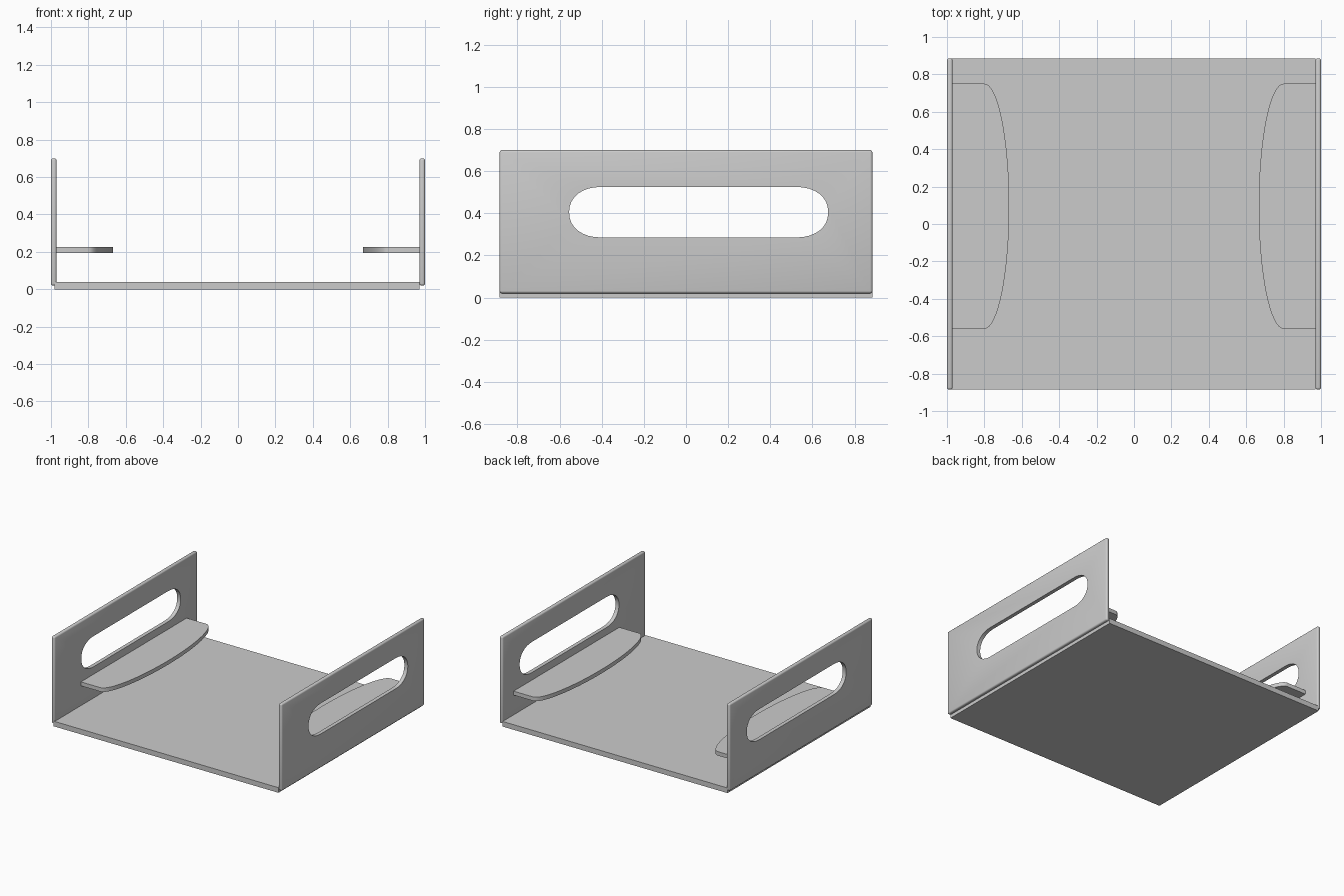
import bpy, bmesh, math
from mathutils import Vector

if "Cube" in bpy.data.objects:
    bpy.data.objects.remove(bpy.data.objects["Cube"])


def box(name, lo, hi, bevel=0):
    bm = bmesh.new()
    bmesh.ops.create_cube(bm, size=1)
    for v in bm.verts:
        v.co = Vector([lo[i] + (v.co[i] + 0.5) * (hi[i] - lo[i]) for i in range(3)])
    if bevel:
        bmesh.ops.bevel(bm, geom=bm.edges[:], offset=bevel, segments=3,
                        profile=0.5, affect='EDGES')
    return finish(name, bm)


def prism(name, points, offset):
    bm = bmesh.new()
    face = bm.faces.new([bm.verts.new(p) for p in points])
    ext = bmesh.ops.extrude_face_region(bm, geom=[face])
    bmesh.ops.translate(bm, vec=offset,
                        verts=[g for g in ext["geom"] if isinstance(g, bmesh.types.BMVert)])
    return finish(name, bm)


def finish(name, bm):
    bmesh.ops.recalc_face_normals(bm, faces=bm.faces[:])
    mesh = bpy.data.meshes.new(name)
    bm.to_mesh(mesh)
    bm.free()
    obj = bpy.data.objects.new(name, mesh)
    bpy.context.collection.objects.link(obj)
    return obj


def smooth(obj):
    bpy.ops.object.select_all(action='DESELECT')
    obj.select_set(True)
    bpy.context.view_layer.objects.active = obj
    bpy.ops.object.shade_smooth_by_angle(angle=math.radians(30))


# Tray floor
box("tray_floor", (-0.98, -0.885, 0), (0.97, 0.885, 0.04))


# Handle slot outline: straight middle with squarish rounded ends
def slot_point(x, a):
    c, s = math.cos(a), math.sin(a)
    p = 2 / 2.2
    y = 0.06 + math.copysign(0.46, c) + math.copysign(abs(c) ** p, c) * 0.155
    return (x, y, 0.405 + math.copysign(abs(s) ** p, s) * 0.12)


N = 16
angles = [-math.pi / 2 + 1e-6 + (math.pi - 2e-6) * i / N for i in range(N + 1)]
angles += [a + math.pi for a in angles]

for side, label in ((-1, "left"), (1, "right")):
    # Side panel with the handle slot cut through
    x0, x1 = sorted((side * 0.97, side * 1.0))
    panel = box(label + "_side_panel", (x0, -0.885, 0.02), (x1, 0.885, 0.70), 0.011)
    cutter = prism("slot_cutter", [slot_point(x0 - 0.05, a) for a in angles], (0.13, 0, 0))
    cutter.hide_render = True
    mod = panel.modifiers.new("slot", 'BOOLEAN')
    mod.operation = 'DIFFERENCE'
    mod.solver = 'EXACT'
    mod.object = cutter
    bpy.context.view_layer.objects.active = panel
    bpy.ops.object.modifier_apply(modifier=mod.name)
    bpy.data.objects.remove(cutter)
    smooth(panel)

    # Curved inner ledge below the slot
    outline = [(side * 0.972, -0.56, 0.195)]
    for i in range(33):
        t = -math.pi / 2 + math.pi * i / 32
        outline.append((side * (0.80 - 0.133 * math.cos(t)),
                        0.095 + 0.655 * math.sin(t), 0.195))
    outline.append((side * 0.972, 0.75, 0.195))
    smooth(prism(label + "_ledge", outline, (0, 0, 0.031)))
